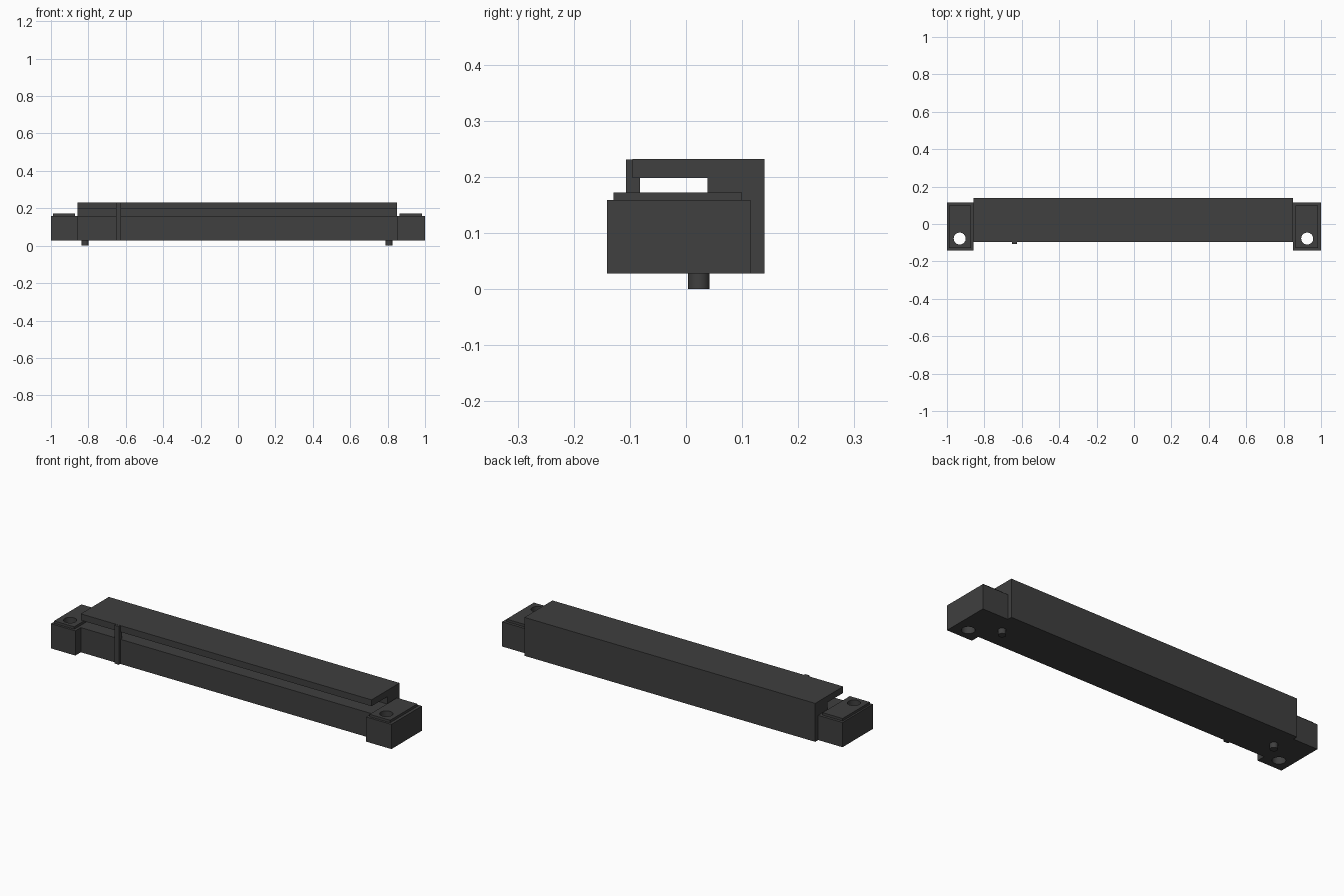
import bpy
import bmesh
from mathutils import Matrix, Vector

cube = bpy.data.objects.get("Cube")
if cube:
    bpy.data.objects.remove(cube, do_unlink=True)

COLOUR = (0.05, 0.05, 0.05, 1)
plastic = bpy.data.materials.new("dark_grey_plastic")
plastic.use_nodes = True
plastic.diffuse_color = COLOUR
plastic.node_tree.nodes["Principled BSDF"].inputs["Base Color"].default_value = COLOUR


def finish(name, bm):
    bmesh.ops.recalc_face_normals(bm, faces=bm.faces)
    mesh = bpy.data.meshes.new(name)
    bm.to_mesh(mesh)
    bm.free()
    mesh.materials.append(plastic)
    obj = bpy.data.objects.new(name, mesh)
    bpy.context.collection.objects.link(obj)
    return obj


def box(name, low, high):
    low, high = Vector(low), Vector(high)
    bm = bmesh.new()
    bmesh.ops.create_cube(bm, size=1, matrix=Matrix.Translation((low + high) / 2)
                          @ Matrix.Diagonal((*(high - low), 1)))
    return finish(name, bm)


def cylinder(name, x, y, radius, bottom, top):
    bm = bmesh.new()
    bmesh.ops.create_cone(bm, cap_ends=True, segments=32, radius1=radius, radius2=radius,
                          depth=top - bottom,
                          matrix=Matrix.Translation((x, y, (bottom + top) / 2)))
    return finish(name, bm)


def activate(obj):
    bpy.ops.object.select_all(action="DESELECT")
    obj.select_set(True)
    bpy.context.view_layer.objects.active = obj


def smooth(obj):
    activate(obj)
    bpy.ops.object.shade_smooth_by_angle()


def drill(obj, x, y, radius):
    cutter = cylinder("hole_cutter", x, y, radius, -0.1, 0.4)
    cutter.hide_render = True
    activate(obj)
    mod = obj.modifiers.new("hole", "BOOLEAN")
    mod.operation = "DIFFERENCE"
    mod.solver = "EXACT"
    mod.object = cutter
    bpy.ops.object.modifier_apply(modifier=mod.name)
    bpy.data.objects.remove(cutter, do_unlink=True)
    smooth(obj)


BASE, DECK, ROOF = 0.028, 0.159, 0.232
LEFT_END, RIGHT_END = 0.851, -0.857

# Slotted housing: a C-shaped profile, open to the front, run along x
front, back, slot_back, slot_top = -0.095, 0.14, 0.038, 0.198
profile = [(front, BASE), (back, BASE), (back, ROOF), (front, ROOF),
           (front, slot_top), (slot_back, slot_top), (slot_back, DECK), (front, DECK)]
bm = bmesh.new()
face = bm.faces.new([bm.verts.new((RIGHT_END, y, z)) for y, z in profile])
swept = bmesh.ops.extrude_face_region(bm, geom=[face])["geom"]
bmesh.ops.translate(bm, vec=(LEFT_END - RIGHT_END, 0, 0),
                    verts=[v for v in swept if isinstance(v, bmesh.types.BMVert)])
finish("slotted_housing", bm)

# Mounting ears with raised pads and through holes, and locating pegs below
for side, inner, outer, pad, hole_x, peg_x in (
        ("left", LEFT_END, 1, (0.864, 0.984), 0.926, 0.808),
        ("right", -1, RIGHT_END, (-0.99, -0.872), -0.932, -0.817)):
    ear = box(side + "_mounting_ear", (inner, -0.141, BASE), (outer, 0.115, DECK))
    plate = box(side + "_ear_pad", (pad[0], -0.129, DECK), (pad[1], 0.1, 0.172))
    for part in (ear, plate):
        drill(part, hole_x, -0.078, 0.032)
    smooth(cylinder(side + "_locating_peg", peg_x, 0.023, 0.019, 0, BASE))

# Keying rib bridging the slot
box("key_rib", (-0.652, -0.107, BASE), (-0.625, -0.082, 0.231))
